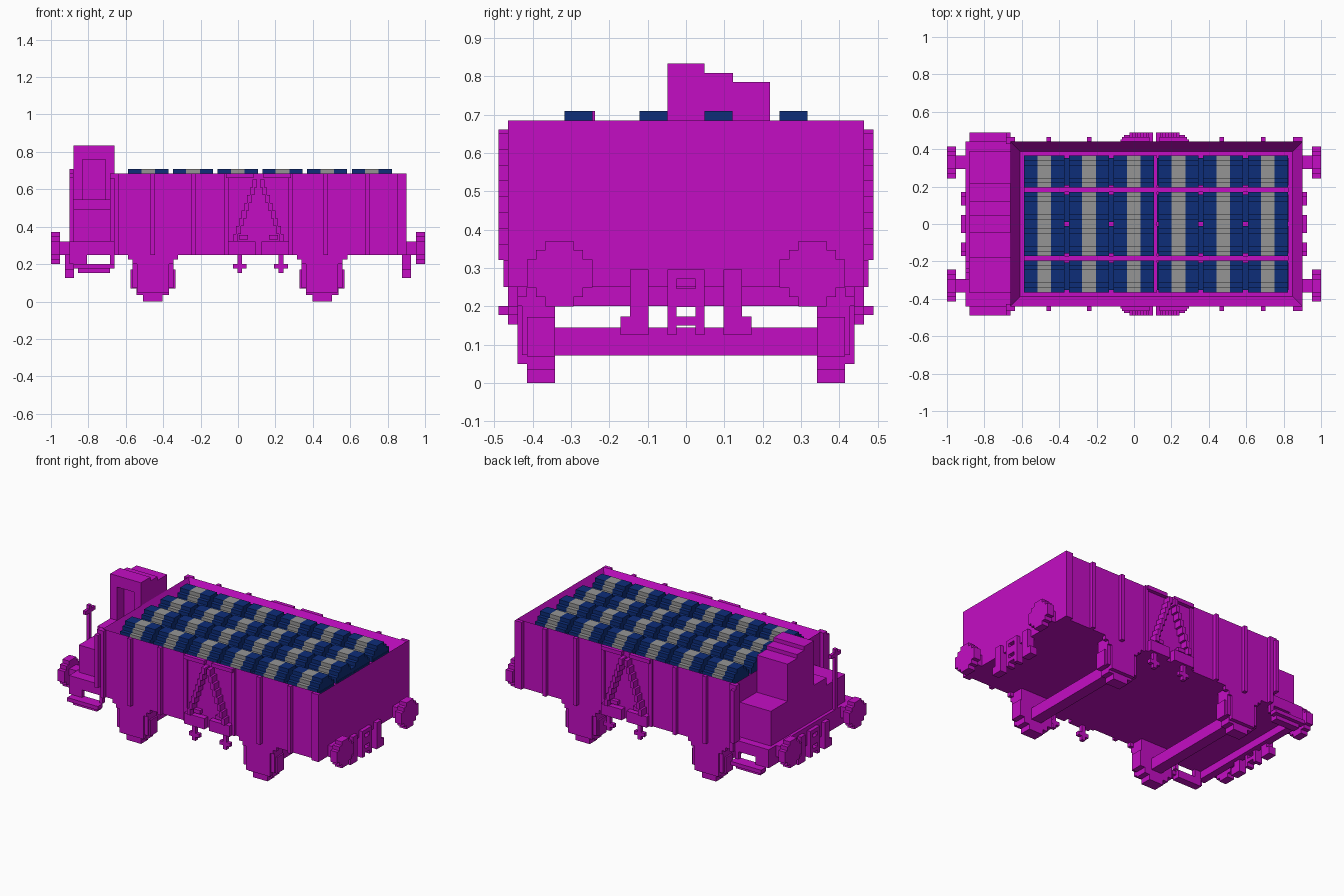
import bpy, bmesh

cube = bpy.data.objects.get("Cube")
if cube:
    bpy.data.objects.remove(cube)

# Shared levels: one block step, then heights, lengths and widths
STEP = 0.0244
HALF = STEP / 2
BASE, DECK, RIM = 0.25, 0.32, 0.685
CABIN_END, BODY_END, END = -0.88, -0.66, 0.9
SIDE = 0.44
RIB = SIDE + STEP
OUTER = RIB + STEP
WALL = 3 * STEP
CARGO_FLOOR = RIM - 4 * STEP


def material(name, *color):
    m = bpy.data.materials.new(name)
    m.use_nodes = True
    m.diffuse_color = (*color, 1)
    shader = m.node_tree.nodes["Principled BSDF"]
    shader.inputs["Base Color"].default_value = (*color, 1)
    return m


MAGENTA = material("magenta", 0.55, 0.004, 0.55)
NAVY = material("navy", 0.004, 0.026, 0.19)
GREY = material("grey", 0.3, 0.3, 0.3)


def around(centre, half):
    return centre - half, centre + half


def add_box(bm, *ranges):
    for v in bmesh.ops.create_cube(bm, size=1)["verts"]:
        v.co = [max(r) if c > 0 else min(r) for c, r in zip(v.co, ranges)]


def finish(name, bm, mat):
    bmesh.ops.recalc_face_normals(bm, faces=bm.faces)
    mesh = bpy.data.meshes.new(name)
    bm.to_mesh(mesh)
    bm.free()
    mesh.materials.append(mat)
    bpy.context.collection.objects.link(bpy.data.objects.new(name, mesh))


def part(name, boxes, mat=MAGENTA):
    bm = bmesh.new()
    for box in boxes:
        add_box(bm, *box)
    finish(name, bm, mat)


def pair(name, boxes):
    """Join boxes into one part and mirror them across the long axis."""
    part(name, boxes + [(x, (-y[0], -y[1]), z) for x, y, z in boxes])


def stepped_disc(radius):
    """Half sizes of three crossing boxes that make a blocky disc."""
    short, middle = radius * 0.43, radius * 0.72
    return (radius, short), (middle, middle), (short, radius)


# Open wagon body: a block with its top inset and pushed down
bm = bmesh.new()
add_box(bm, (BODY_END, END), (-SIDE, SIDE), (BASE, RIM))
bmesh.ops.recalc_face_normals(bm, faces=bm.faces)
top = max(bm.faces, key=lambda f: f.calc_center_median().z)
bmesh.ops.inset_region(bm, faces=[top], thickness=WALL)
bmesh.ops.translate(bm, verts=top.verts, vec=(0, 0, CARGO_FLOOR - RIM))
finish("wagon_body", bm, MAGENTA)

# Vertical ribs along both sides
rib_places = [around(x, HALF) for x in (BODY_END + HALF, -0.455, -0.24, 0.47, 0.69)]
rib_places.append((END - 2 * STEP, END))
pair("side_ribs", [(x, (SIDE, RIB), (BASE, RIM)) for x in rib_places])

# Side door: posts, hinge blocks and stepped diagonal braces
DOOR = 0.11
door = []
for s in (-1, 1):
    door += [
        (around(DOOR + s * 7 * STEP, HALF), (SIDE, SIDE + HALF), (BASE, RIM)),
        (around(DOOR + s * 0.09, WALL), (SIDE, RIB + HALF), (BASE, DECK)),
        (around(DOOR + s * 0.1, WALL), (SIDE, RIB), (RIM - STEP, RIM)),
        (around(DOOR + s * 0.08, STEP), (SIDE, RIB), around(DECK + STEP, HALF)),
    ]
    tread = 1.7 * STEP
    for i in range(8):
        x = DOOR + s * (5 * STEP - i * 0.6 * STEP)
        z = DECK + i * tread
        door.append((around(x, HALF), (SIDE, OUTER), (z, z + tread)))
pair("door_braces", door)

# Brake levers under the doors
levers = []
for x in (0.01, 0.23):
    levers += [
        (around(x, HALF), (SIDE, RIB), (BASE - 4 * STEP, BASE)),
        (around(x, 1.5 * STEP), (SIDE, RIB), around(BASE - 2.5 * STEP, HALF)),
    ]
pair("brake_levers", levers)

# Wheels, axle boxes, springs and axles
WHEEL = 0.12
TREAD_IN, TREAD_OUT = 0.342, 0.415
for label, x in (("rear", -0.455), ("front", 0.45)):
    pair(label + "_wheels", [
        (around(x, a), (TREAD_IN, TREAD_OUT), around(WHEEL, b))
        for a, b in stepped_disc(WHEEL)])
    pair(label + "_axle_boxes", [
        (around(x, 3.5 * STEP), (TREAD_OUT, SIDE), (2 * STEP, BASE)),
        (around(x, 4.5 * STEP), (TREAD_IN, SIDE - HALF), (3 * STEP, BASE)),
        (around(x, 4.5 * STEP), (TREAD_OUT, SIDE), (BASE - 2 * STEP, BASE)),
        (around(x, 5.5 * STEP), (TREAD_OUT, SIDE), (BASE - STEP, BASE)),
    ])
    part(label + "_axle", [
        (around(x, WALL / 2), (-TREAD_IN, TREAD_IN), around(WHEEL - HALF, WALL / 2))])

# Brakeman's platform and end beam
part("platform", [
    ((-END, BODY_END), (-SIDE, SIDE), (BASE, DECK)),
    ((-END, -END + 2 * STEP), (-SIDE, SIDE), (BASE - 2 * STEP, DECK)),
])

# Cabin: low benches, stepped roof and a recessed doorway
CABIN = (CABIN_END, BODY_END)
DOORWAY = around(0, 2 * STEP)
SILL, LINTEL = 0.52, 0.76
ROOF = LINTEL + WALL
part("cabin", [
    (CABIN, (-0.37, -0.18), (DECK, SILL - STEP)),
    (CABIN, (-0.18, 0), (DECK, SILL + STEP)),
    (CABIN, (0.2, 0.39), (DECK, SILL + STEP)),
    (CABIN, (STEP, 9 * STEP), (DECK, ROOF - 2 * STEP)),
    (CABIN, (STEP, 5 * STEP), (DECK, ROOF - STEP)),
    (CABIN, DOORWAY, (DECK, SILL)),
    (CABIN, DOORWAY, (LINTEL, ROOF)),
    ((CABIN_END, CABIN_END + 2 * STEP), DOORWAY, (SILL, LINTEL)),
    ((BODY_END - 2 * STEP, BODY_END), DOORWAY, (SILL, LINTEL)),
])

# Hand brake
BRAKE = (-END, CABIN_END)
part("hand_brake", [
    (BRAKE, around(-BASE, HALF), (DECK, RIM + STEP)),
    (BRAKE, around(-BASE, 2 * STEP), (RIM - STEP, RIM)),
])

# Handrails and hanging steps beside the platform
rail = around(BODY_END - HALF, HALF)
rail_top = RIM - STEP
pair("handrails", [
    (rail, (RIB, OUTER), (DECK, rail_top)),
    (rail, (SIDE - HALF, OUTER), (DECK, DECK + STEP)),
    (rail, (SIDE - HALF, OUTER), (rail_top - STEP, rail_top)),
    ((BODY_END - STEP, BODY_END), (SIDE - HALF, RIB), (DECK, RIM)),
])
tread_top = BASE - 2 * STEP
middle = (CABIN_END + BODY_END) / 2
pair("platform_steps", [
    (CABIN, (SIDE, OUTER), (tread_top - STEP, tread_top)),
    (around(middle, 3.5 * STEP), (SIDE - STEP, RIB), (tread_top - 2 * STEP, tread_top)),
    (around(CABIN_END + 2 * STEP, STEP), (SIDE - STEP, SIDE), (tread_top, BASE)),
    (rail, (SIDE - STEP, SIDE), (tread_top, BASE)),
])

# Buffers, hooks and couplings at both ends
BUFFER_Y, BUFFER_Z = 0.33, 0.285
HOOK_TOP = DECK - STEP
HOOK_LOW = HOOK_TOP - 7 * STEP
for label, s in (("front", 1), ("rear", -1)):
    head = (s, s * (1 - 2 * STEP))
    shaft = (s * END, head[1])
    pair(label + "_buffers", [
        (shaft, around(BUFFER_Y, WALL / 2), around(BUFFER_Z, WALL / 2))
    ] + [
        (head, around(BUFFER_Y, a), around(BUFFER_Z, b))
        for a, b in stepped_disc(3.5 * STEP)])
    plate = (s * (END - STEP), s * (END + STEP))
    pair(label + "_hooks", [
        (plate, (4 * STEP, 6 * STEP), (HOOK_LOW, HOOK_TOP)),
        (plate, (4 * STEP, 7 * STEP), (HOOK_LOW, HOOK_LOW + 2 * STEP)),
    ])
    pair(label + "_coupling", [(plate, (STEP, 2 * STEP), (HOOK_LOW, HOOK_TOP))] + [
        (plate, (0, 2 * STEP), (HOOK_LOW + low * STEP, HOOK_LOW + high * STEP))
        for low, high in ((1, 2), (3, 5), (6, 7))])

# Cargo: blocky rolls, navy with a grey band round the middle
rolls, bands, cores = [], [], []
PITCH = 0.239
HOLD_START, HOLD_END = BODY_END + WALL, END - WALL
for y in (-0.28, -0.085, 0.085, 0.28):
    for i in range(6):
        start = HOLD_START + i * PITCH
        stop = start + PITCH - STEP
        band = around((start + stop) / 2, 1.5 * STEP)
        for layer in range(3):
            width = around(y, (1.5 + layer) * STEP)
            height = (CARGO_FLOOR, RIM + (1 - layer) * STEP)
            rolls += [((start, band[0]), width, height), ((band[1], stop), width, height)]
            bands.append((band, width, height))
    for hold in ((HOLD_START, DOOR - HALF), (DOOR + HALF, HOLD_END)):
        cores.append((hold, around(y, WALL), (CARGO_FLOOR, RIM - 2 * STEP)))
part("cargo_rolls", rolls, NAVY)
part("cargo_bands", bands, GREY)
part("cargo_cores", cores, NAVY)

# Dividers between the cargo rows
divider = (CARGO_FLOOR, RIM - 2.5 * STEP)
pair("cargo_dividers", [
    ((HOLD_START, HOLD_END), around(0.182, HALF), divider),
    (around(DOOR, HALF), (0, SIDE - WALL), divider),
])
